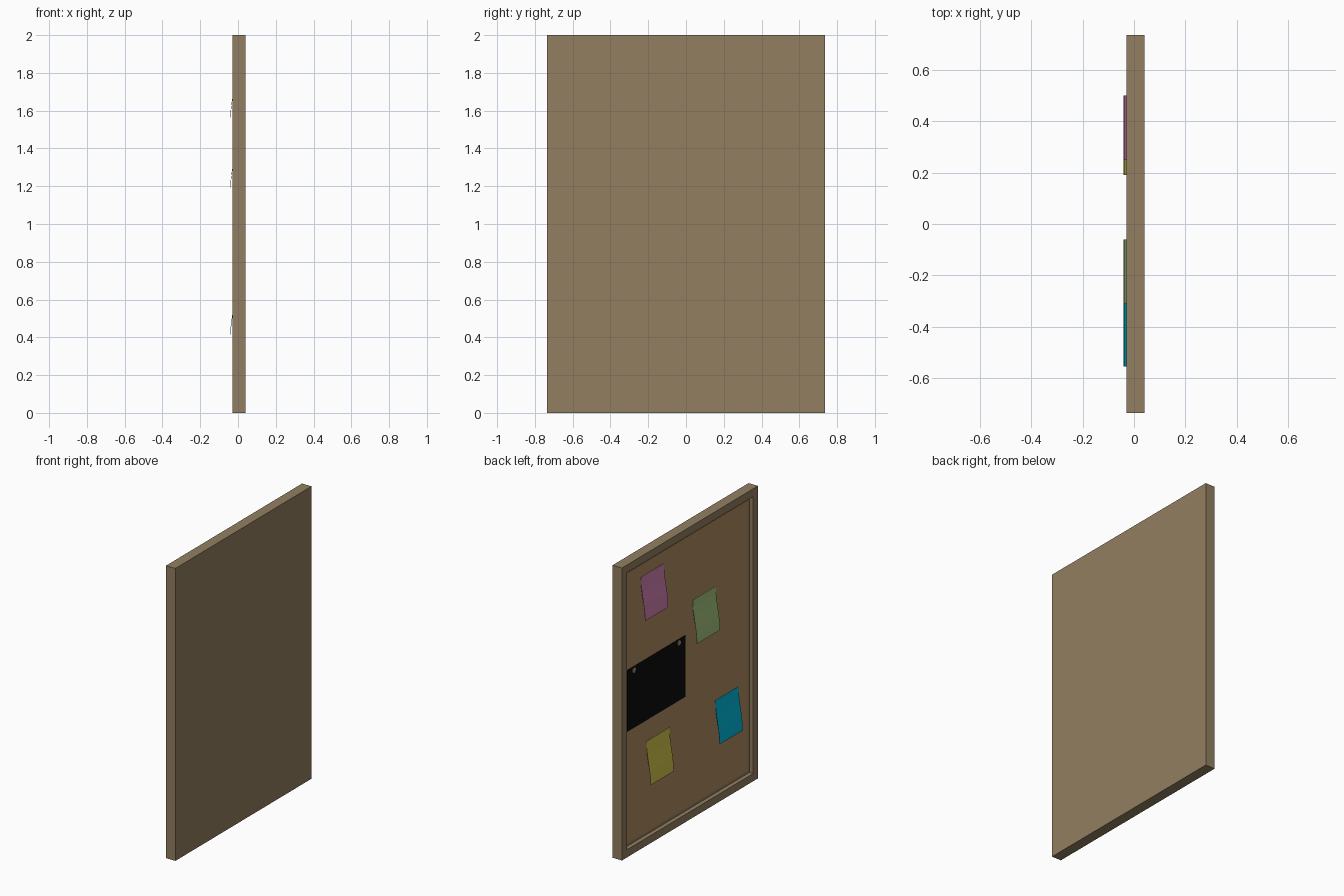
import bpy, bmesh, math

if "Cube" in bpy.data.objects:
    bpy.data.objects.remove(bpy.data.objects["Cube"])


def srgb(*rgb):
    """0-255 display colour to linear RGBA."""
    f = lambda c: c / 12.92 if c <= 0.04045 else ((c + 0.055) / 1.055) ** 2.4
    return (*[f(v / 255) for v in rgb], 1)


def material(name, *rgb):
    m = bpy.data.materials.new(name)
    m.diffuse_color = srgb(*rgb)
    m.use_nodes = True
    m.node_tree.nodes["Principled BSDF"].inputs["Base Color"].default_value = m.diffuse_color
    return m


def add_object(name, bm, mat):
    bmesh.ops.recalc_face_normals(bm, faces=bm.faces)
    mesh = bpy.data.meshes.new(name)
    bm.to_mesh(mesh)
    bm.free()
    mesh.materials.append(mat)
    ob = bpy.data.objects.new(name, mesh)
    bpy.context.collection.objects.link(ob)
    return ob


def box(bm, lo, hi):
    verts = bmesh.ops.create_cube(bm, size=1)["verts"]
    for v in verts:
        v.co = [l + (c + 0.5) * (h - l) for c, l, h in zip(v.co, lo, hi)]
    return verts


HALF, FRONT, BACK, RIM, PANEL = 0.735, -0.03, 0.041, 0.075, -0.006

# frame: slab with a recessed face on the -x side
bm = bmesh.new()
box(bm, (FRONT, -HALF, 0), (BACK, HALF, 2))
bm.normal_update()
face = min(bm.faces, key=lambda f: f.calc_center_median().x)
bmesh.ops.inset_region(bm, faces=[face], thickness=RIM)
ext = bmesh.ops.extrude_face_region(bm, geom=[face])
for v in ext["geom"]:
    if isinstance(v, bmesh.types.BMVert):
        v.co.x = PANEL + 0.004
if face.is_valid:
    bmesh.ops.delete(bm, geom=[face], context="FACES_ONLY")
add_object("board_frame", bm, material("frame brown", 146, 127, 97))

# cork panel filling the recess
bm = bmesh.new()
box(bm, (PANEL, -HALF + RIM, RIM), (PANEL + 0.006, HALF - RIM, 2 - RIM))
add_object("cork_panel", bm, material("cork tan", 176, 141, 96))

# black poster
bm = bmesh.new()
box(bm, (PANEL - 0.003, 0.017, 0.84), (PANEL, 0.645, 1.26))
add_object("poster", bm, material("poster black", 12, 12, 12))

# two pins in the poster's upper corners
bm = bmesh.new()
for y in (0.575, 0.087):
    verts = bmesh.ops.create_cone(bm, cap_ends=True, segments=8, radius1=0.018,
                                  radius2=0.018, depth=0.004)["verts"]
    for v in verts:
        x, dy, dz = v.co.z, v.co.x, v.co.y
        v.co = (PANEL - 0.003 + x, y + dy, 1.235 + dz)
add_object("poster_pins", bm, material("pin grey", 150, 140, 125))

# paper notes: top edge on the panel, lower edge curling outwards
W, H, STEPS = 0.25, 0.29, 6
notes = [("pink", 0.25, 1.55, (212, 130, 178)),
         ("green", -0.31, 1.18, (164, 197, 126)),
         ("blue", -0.555, 0.40, (0, 186, 220)),
         ("yellow", 0.19, 0.405, (212, 197, 76))]
for name, y, z, rgb in notes:
    bm = bmesh.new()
    rows = []
    for i in range(STEPS + 1):
        t = i / STEPS
        out = 0.5 - 0.5 * math.cos(math.pi * t)
        x = PANEL - 0.002 - 0.032 * out
        rows.append([[bm.verts.new((x + d, y + s * W, z + H * (1 - t)))
                      for s in (0, 1)] for d in (-0.001, 0.001)])
    for a, b in zip(rows, rows[1:]):
        for k in (0, 1):  # front and back sheets
            bm.faces.new((a[k][0], a[k][1], b[k][1], b[k][0]))
        for s in (0, 1):  # side edges
            bm.faces.new((a[0][s], a[1][s], b[1][s], b[0][s]))
    for r in (rows[0], rows[-1]):
        bm.faces.new((r[0][0], r[0][1], r[1][1], r[1][0]))
    add_object(name + "_note", bm, material("note " + name, *rgb))
